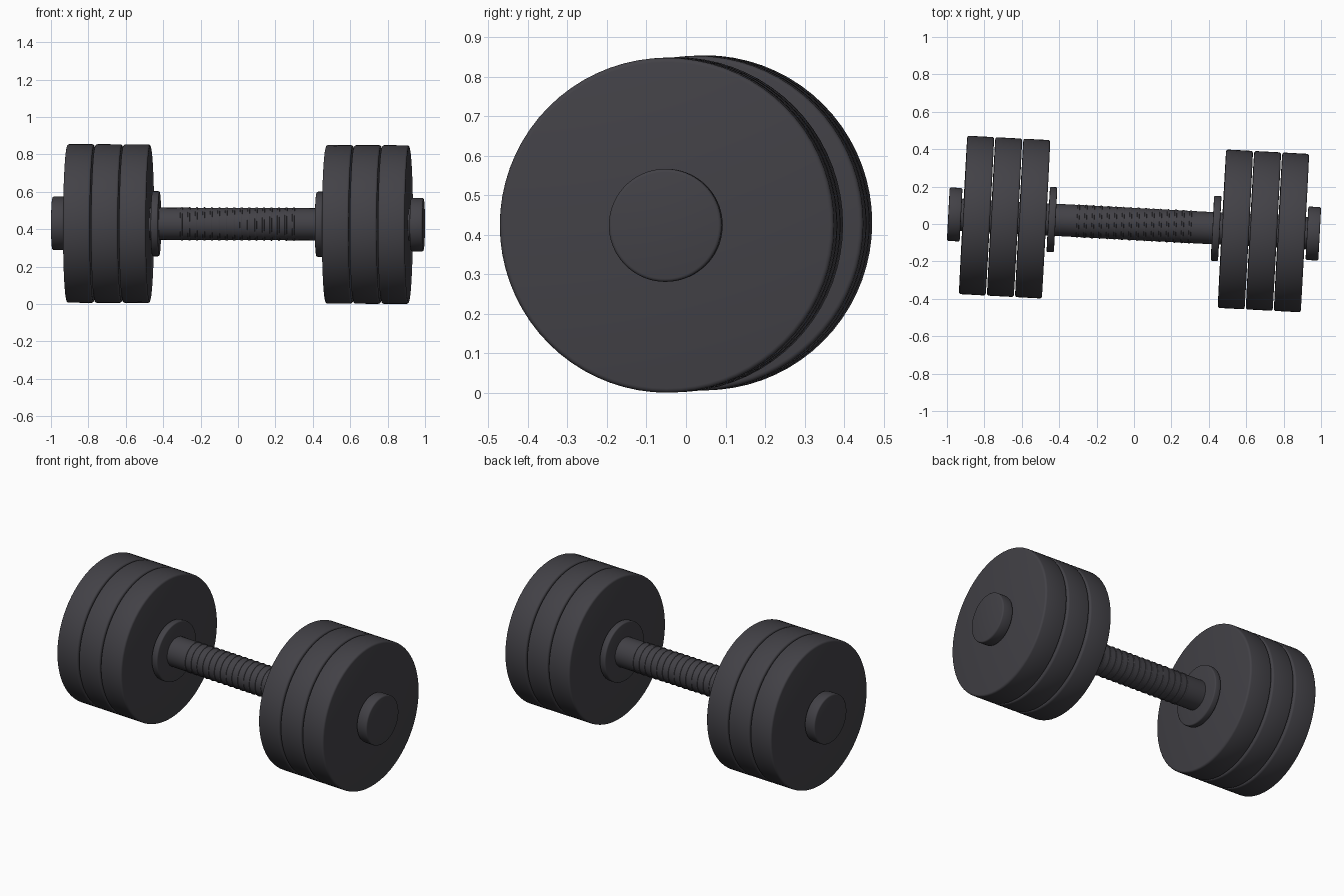
import bpy, bmesh, math
from mathutils import Matrix, Vector

if "Cube" in bpy.data.objects:
    bpy.data.objects.remove(bpy.data.objects["Cube"], do_unlink=True)


def material(name, rgb):
    m = bpy.data.materials.new(name)
    m.use_nodes = True
    m.diffuse_color = (*rgb, 1)
    bsdf = next(n for n in m.node_tree.nodes if n.type == 'BSDF_PRINCIPLED')
    bsdf.inputs["Base Color"].default_value = (*rgb, 1)
    bsdf.inputs["Roughness"].default_value = 0.6
    return m


charcoal = material("charcoal", (0.055, 0.053, 0.062))

# The whole dumbbell lies slightly turned and tipped
PLACE = (Matrix.Translation((0, 0, 0.4275))
         @ Matrix.Rotation(math.radians(-3.05), 4, 'Z')
         @ Matrix.Rotation(math.radians(0.2), 4, 'Y'))


def lathe(bm, profile, segments, closed=False):
    """Revolve (axial, radius) points around the x axis."""
    rings = []
    for x, r in profile:
        if r == 0:
            rings.append([bm.verts.new((x, 0, 0))] * segments)
        else:
            rings.append([bm.verts.new((x, r * math.cos(a), r * math.sin(a)))
                          for a in (2 * math.pi * i / segments for i in range(segments))])
    pairs = list(zip(rings, rings[1:]))
    if closed:
        pairs.append((rings[-1], rings[0]))
    for a, b in pairs:
        for i in range(segments):
            j = (i + 1) % segments
            bm.faces.new(list(dict.fromkeys((a[i], a[j], b[j], b[i]))))


def finish(name, bm):
    bmesh.ops.recalc_face_normals(bm, faces=bm.faces[:])
    mesh = bpy.data.meshes.new(name)
    bm.to_mesh(mesh)
    bm.free()
    mesh.materials.append(charcoal)
    obj = bpy.data.objects.new(name, mesh)
    bpy.context.collection.objects.link(obj)
    obj.matrix_world = PLACE
    bpy.ops.object.select_all(action='DESELECT')
    obj.select_set(True)
    bpy.context.view_layer.objects.active = obj
    bpy.ops.object.shade_smooth_by_angle(angle=math.radians(35))
    return obj


def disc(name, x0, x1, radius, bevel, segments=72):
    """Solid disc with rounded rims between two axial positions."""
    steps = [math.pi / 2 * k / 3 for k in range(4)]
    rim0 = [(x0 + bevel * (1 - math.sin(t)), radius - bevel * (1 - math.cos(t)))
            for t in reversed(steps)]
    rim1 = [(x0 + x1 - x, r) for x, r in reversed(rim0)]
    bm = bmesh.new()
    lathe(bm, [(x0, 0)] + rim0 + rim1 + [(x1, 0)], segments)
    return finish(name, bm)


# Bar running through everything
disc("bar", -0.95, 0.95, 0.086, 0.004, 48)

# Ridges of the grip
bm = bmesh.new()
for k in range(16):
    cx = -0.30 + 0.04 * k
    lathe(bm, [(cx + 0.007 * math.cos(a), 0.0845 + 0.005 * math.sin(a))
               for a in (math.pi / 4 * i for i in range(8))], 48, closed=True)
finish("grip_rings", bm)

# Collars, weight plates and end caps on both sides
WIDTH, PITCH = 0.1435, 0.1502
for side, s in (("left", 1), ("right", -1)):
    def part(name, inner, outer, radius, bevel):
        a, b = sorted((s * inner, s * outer))
        disc(f"{side}_{name}", a, b, radius, bevel)

    part("collar", 0.42, 0.459, 0.174, 0.007)
    for n, label in enumerate(("inner", "middle", "outer")):
        start = 0.471 + n * PITCH
        part(f"{label}_plate", start, start + WIDTH, 0.424, 0.011)
    part("end_cap", 0.926, 0.994, 0.143, 0.008)
